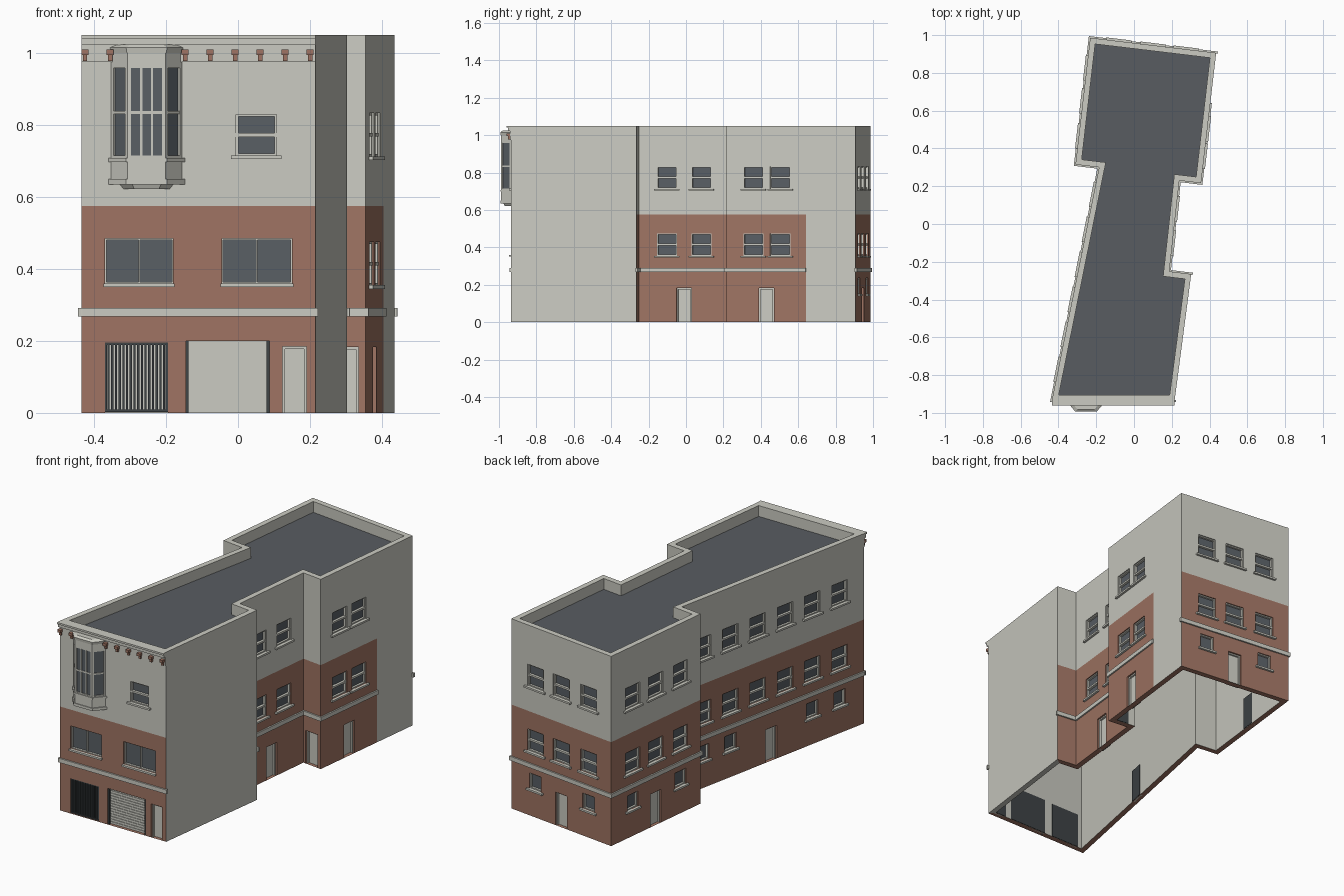
import bpy, bmesh
from mathutils import Vector

if "Cube" in bpy.data.objects:
    bpy.data.objects.remove(bpy.data.objects["Cube"])

def material(name, r, g, b):
    m = bpy.data.materials.new(name)
    m.use_nodes = True
    m.diffuse_color = (r, g, b, 1)
    m.node_tree.nodes["Principled BSDF"].inputs["Base Color"].default_value = (r, g, b, 1)
    return m

STONE = material("pale_render", .60, .60, .54)
BRICK = material("red_brick", .35, .175, .125)
GLASS = material("window_glass", .10, .115, .13)
ROOF = material("roof_felt", .098, .108, .12)
METAL = material("dark_metal", .05, .058, .062)
TOP, SPLIT, THICK, DEPTH, ROOF_Z = 1.05, .575, .03, .02, .99
UP = Vector((0, 0, 1))
parts = {}

def part(name, mat):
    return parts.setdefault(name, (bmesh.new(), mat))[0]

class Wall:
    """Frame along a wall: u runs along it, z up, o outwards."""
    def __init__(self, p, q):
        self.p, d = Vector((*p, 0)), Vector((*q, 0)) - Vector((*p, 0))
        self.length, self.d = d.length, d.normalized()
        self.n = self.d.cross(UP)

    def at(self, u, z, o=0):
        return self.p + self.d * u + UP * z + self.n * o

    def box(self, name, mat, u0, u1, z0, z1, o0, o1):
        bm = part(name, mat)
        v = [bm.verts.new(self.at(u, z, o)) for o in (o0, o1) for z in (z0, z1) for u in (u0, u1)]
        for f in ((0, 2, 3, 1), (4, 5, 7, 6), (0, 1, 5, 4), (2, 6, 7, 3), (0, 4, 6, 2), (1, 3, 7, 5)):
            bm.faces.new([v[i] for i in f])

    def frame(self, name, mat, u0, u1, z0, z1, w, o0, o1, foot=True):
        self.box(name, mat, u0, u0 + w, z0, z1, o0, o1)
        self.box(name, mat, u1 - w, u1, z0, z1, o0, o1)
        self.box(name, mat, u0 + w, u1 - w, z1 - w, z1, o0, o1)
        if foot:
            self.box(name, mat, u0 + w, u1 - w, z0, z0 + w, o0, o1)

def quad(bm, pts, mat_index, facing):
    f = bm.faces.new([bm.verts.new(p) for p in pts])
    f.normal_update()
    if f.normal.dot(facing) < 0:
        f.normal_flip()
    f.material_index = mat_index

def offset(loop, dist):
    out = []
    for i, p in enumerate(loop):
        a, b = Wall(loop[i - 1], p), Wall(p, loop[(i + 1) % len(loop)])
        m = (a.n + b.n) / (1 + a.n.dot(b.n))
        out.append((p[0] + m.x * dist, p[1] + m.y * dist))
    return out

# Openings
def window(w, u0, u1, z0, z1, kind):
    w.box("window_panes", GLASS, u0, u1, z0, z1, -.024, -.018)
    wide = kind == "wide"
    w.frame("window_frames", STONE, u0, u1, z0, z1, .004 if wide else .006, -.018, -.006)
    um, zm = (u0 + u1) / 2, (z0 + z1) / 2
    if wide:
        w.box("window_frames", STONE, um - .002, um + .002, z0, z1, -.018, -.006)
    elif kind == "sash":
        w.box("window_frames", STONE, u0, u1, zm - .005, zm + .005, -.018, -.004)
    over = .004 if wide else .014
    w.box("window_sills", STONE, u0 - over, u1 + over, z0 - .01, z0, -DEPTH, .012)

def door(w, u0, u1, z0, z1, kind):
    w.box("door_backs", METAL, u0, u1, z0, z1, -THICK - .004, -THICK - .001)
    w.box("door_panels", STONE, u0, u1, z0, z1, -.028, -DEPTH)
    if kind == "door":
        w.frame("door_frames", STONE, u0, u1, z0, z1, .007, -DEPTH, -.01, False)
    elif kind == "gate":
        w.frame("gate_bars", METAL, u0, u1, z0 + .003, z1, .006, -.015, -.003)
        count = 17
        for i in range(1, count):
            u = u0 + (u1 - u0) * i / count
            w.box("gate_bars", METAL, u - .003, u + .003, z0 + .003, z1, -.013, -.005)
    elif kind == "shutter":
        for s in (u0, u1 - .008):
            w.box("shutter_guides", METAL, s, s + .008, z0, z1, -DEPTH, -.006)
        rows = 14
        for i in range(rows):
            z = z0 + (z1 - z0) * i / rows
            w.box("shutter_slats", STONE, u0 + .008, u1 - .008, z + .001, z + .0125, -DEPTH, -.017)

def sashes(centres, half=.054):
    return [(c - half, c + half, z, z + .12, "sash") for c in centres for z in (.355, .713)]

def smalls(centres):
    return [(c - .04, c + .04, .15, .235, "small") for c in centres]

def doors(*centres):
    return [(c - .04, c + .04, 0, .183, "door") for c in centres]

# Footprint, anticlockwise from the front corner
A, B, C, D, E = (-.435, -.935), (.215, -.935), (.303, -.265), (.187, -.251), (.24, .23)
F, G, H, I, J = (.355, .216), (.435, .906), (-.232, .986), (-.31, .315), (-.185, .30)
loop = [A, B, C, D, E, F, G, H, I, J]
walls = [Wall(p, q) for p, q in zip(loop, loop[1:] + loop[:1])]
front, plain, notch, recess, inner_return, right_rear, back, left_rear, step, left_long = walls
X = -A[0]
thirds = lambda w: [w.length * t for t in (.24, .5, .775)]
rear = lambda w: sashes(thirds(w)) + smalls(thirds(w)[::2]) + doors(w.length / 2)
long_u = [left_long.length * (.117 + .15 * k) for k in range(6)]
openings = {
    front: [(X - .37, X - .18, .36, .485, "wide"), (X - .045, X + .15, .36, .485, "wide"),
            (X - .005, X + .107, .715, .83, "sash"), (X - .37, X - .195, 0, .195, "gate"),
            (X - .145, X + .087, 0, .2, "shutter"), (X + .123, X + .19, 0, .185, "door")],
    recess: sashes([.15, .335]) + doors(.242),
    inner_return: doors(.055),
    right_rear: sashes([.145, .29]) + doors(.215),
    back: rear(back), left_rear: rear(left_rear),
    left_long: sashes(long_u) + smalls(long_u[:2] + long_u[4:]) + doors(left_long.length * .49),
}

# Outer shell with openings, parapet and inner faces
shell = bmesh.new()
inner = offset(loop, -THICK)
for i, w in enumerate(walls):
    holes = openings.get(w, [])
    limit = 0 if w is plain else w.length * (.615 if w is right_rear else 1)
    us = sorted({0, limit, w.length, *[u for h in holes for u in h[:2]]})
    zs = sorted({0, SPLIT, TOP, *[z for h in holes for z in h[2:4]]})
    shade = lambda u, z: 1 if z < SPLIT and u < limit else 0
    for u0, u1 in zip(us, us[1:]):
        for z0, z1 in zip(zs, zs[1:]):
            u, z = (u0 + u1) / 2, (z0 + z1) / 2
            if not any(h[0] < u < h[1] and h[2] < z < h[3] for h in holes):
                quad(shell, [w.at(u0, z0), w.at(u1, z0), w.at(u1, z1), w.at(u0, z1)], shade(u, z), w.n)
    for u0, u1, z0, z1, kind in holes:
        tone = shade(u0, z0)
        for u, side in ((u0, w.d), (u1, -w.d)):
            quad(shell, [w.at(u, z0), w.at(u, z1), w.at(u, z1, -.028), w.at(u, z0, -.028)], tone, side)
        for z, side in ((z0, UP), (z1, -UP)):
            quad(shell, [w.at(u0, z), w.at(u1, z), w.at(u1, z, -.028), w.at(u0, z, -.028)], tone, side)
        (door if kind in ("door", "gate", "shutter") else window)(w, u0, u1, z0, z1, kind)
    a, b = Vector((*inner[i], 0)), Vector((*inner[(i + 1) % len(inner)], 0))
    p, q, lift = w.at(0, 0), w.at(w.length, 0), UP * TOP
    quad(shell, [a, b, b + lift, a + lift], 0, -w.n)
    quad(shell, [p + lift, q + lift, b + lift, a + lift], 0, UP)
    quad(shell, [p, q, b, a], 1 if limit else 0, -UP)
    # String course
    if limit:
        end = limit if limit < w.length else w.length + .008
        w.box("string_course", STONE, -.008, end, .268, .291, -.004, .008)
bmesh.ops.remove_doubles(shell, verts=shell.verts, dist=.0001)

# Roof deck and ceiling
for name, mat, z, side in (("roof_deck", ROOF, ROOF_Z, UP), ("ceiling", STONE, ROOF_Z - .02, -UP)):
    quad(part(name, mat), [Vector((x, y, z)) for x, y in inner], 0, side)

# Front cornice and brackets
for z0, z1, out in ((1.04, TOP, .025), (1.022, 1.04, .017), (.975, 1.022, .005)):
    front.box("cornice", STONE, 0, front.length, z0, z1, -.004, out)
for k in range(10):
    u = .01 + k * .0695
    if k not in (2, 3):
        u = min(u, front.length - .01)
        front.box("cornice_brackets", BRICK, u - .01, u + .01, .995, 1.01, 0, .024)
        front.box("cornice_brackets", BRICK, u - .006, u + .006, .978, .995, 0, .016)

# Bay window
def bay_plan(scale):
    cx, half, face, out = -.254, .106, .057, .058
    return [(cx + x * scale, -.935 - y * scale) for x, y in
            ((-half, 0), (-face, out), (face, out), (half, 0))]

def bay_layer(name, mat, z0, z1, s0, s1):
    bm = part(name, mat)
    low = [bm.verts.new((x, y, z0)) for x, y in bay_plan(s0)]
    high = [bm.verts.new((x, y, z1)) for x, y in bay_plan(s1)]
    bm.faces.new(low[::-1])
    bm.faces.new(high)
    for k in range(4):
        n = (k + 1) % 4
        bm.faces.new((low[k], low[n], high[n], high[k]))

for z0, z1, s0, s1 in ((.622, .635, .6, .7), (.635, .65, 1, 1), (.65, .698, .93, .93),
                       (.698, .708, 1, 1), (.965, 1.0, .93, .93), (1.0, 1.015, .96, 1),
                       (1.015, 1.024, 1, .8)):
    bay_layer("bay_stonework", STONE, z0, z1, s0, s1)
bay_layer("bay_glass", GLASS, .7, .97, .86, .86)
plan = bay_plan(.93)
for k in range(3):
    w = Wall(plan[k], plan[k + 1])
    w.frame("bay_frames", STONE, 0, w.length, .705, .968, .01, -.012, 0)
    w.box("bay_frames", STONE, 0, w.length, .831, .839, -.01, -.001)
    for t in ((.36, .64) if k == 1 else ()):
        w.box("bay_frames", STONE, w.length * t - .003, w.length * t + .003, .705, .965, -.01, -.001)

# Objects
def finish(name, bm, mats):
    mesh = bpy.data.meshes.new(name)
    bm.to_mesh(mesh)
    bm.free()
    for m in mats:
        mesh.materials.append(m)
    bpy.context.collection.objects.link(bpy.data.objects.new(name, mesh))

finish("building_walls", shell, [STONE, BRICK])
for name, (bm, mat) in parts.items():
    finish(name, bm, [mat])
